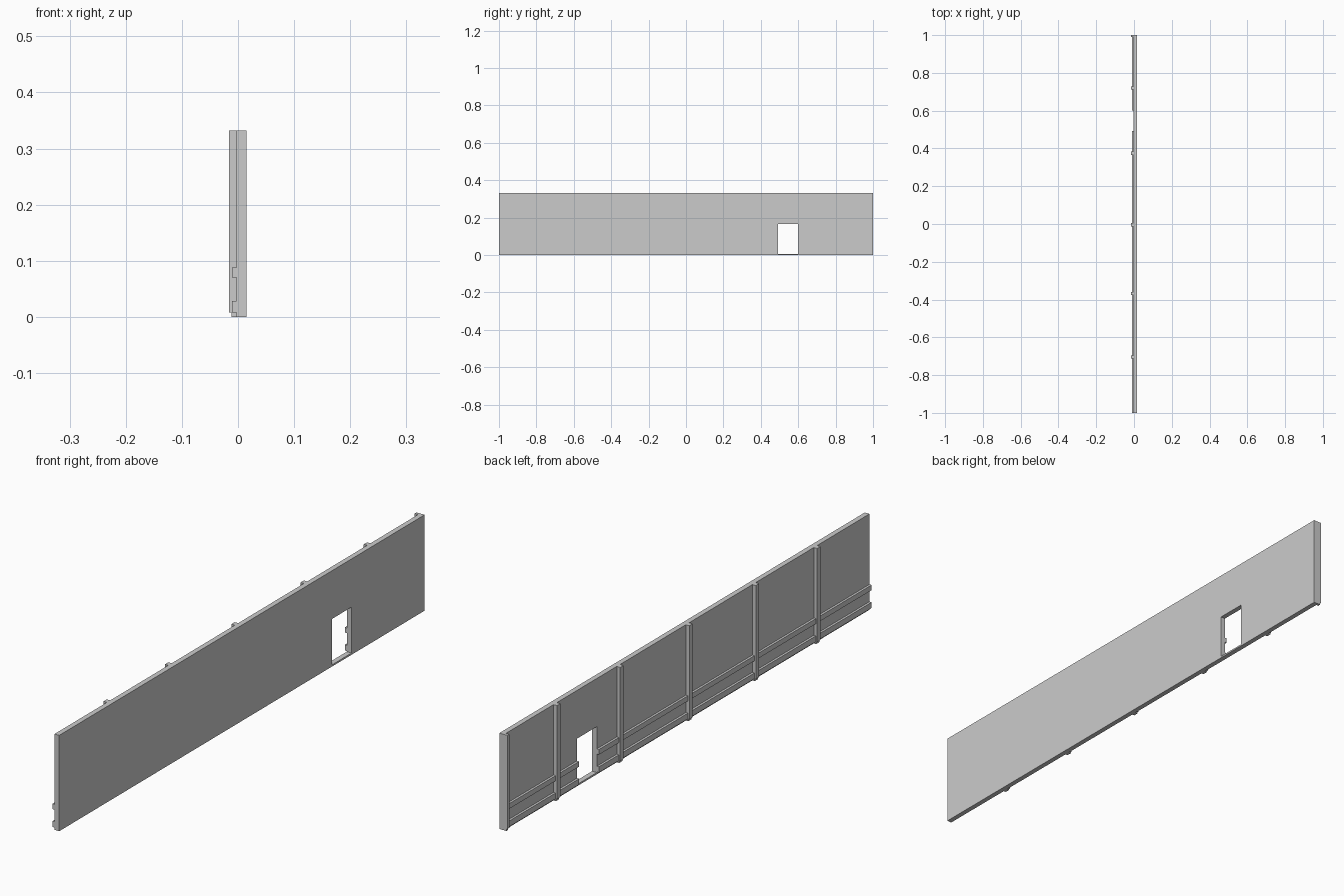
import bpy, bmesh

if "Cube" in bpy.data.objects:
    bpy.data.objects.remove(bpy.data.objects["Cube"])

H = 0.332                      # wall height
FRONT, FACE = 0.015, -0.003    # smooth side and ribbed side of the panel
DOOR_A, DOOR_B, DOOR_H = 0.492, 0.60, 0.165
SILL = 0.006


def prism(name, outline, plane, a, b):
    """Extrude a 2D outline from a to b; plane 'yz' extrudes on x, 'xz' on y."""
    bm = bmesh.new()
    place = (lambda p: (a, p[0], p[1])) if plane == 'yz' else (lambda p: (p[0], a, p[1]))
    face = bm.faces.new([bm.verts.new(place(p)) for p in outline])
    ext = bmesh.ops.extrude_face_region(bm, geom=[face], use_keep_orig=True)
    verts = [v for v in ext['geom'] if isinstance(v, bmesh.types.BMVert)]
    bmesh.ops.translate(bm, verts=verts, vec=(b - a, 0, 0) if plane == 'yz' else (0, b - a, 0))
    bmesh.ops.recalc_face_normals(bm, faces=bm.faces)
    mesh = bpy.data.meshes.new(name)
    bm.to_mesh(mesh)
    bm.free()
    obj = bpy.data.objects.new(name, mesh)
    bpy.context.collection.objects.link(obj)
    return obj


def rect(u0, u1, z0, z1):
    return [(u0, z0), (u1, z0), (u1, z1), (u0, z1)]


# Wall panel with the doorway notch, and the thin sill closing it
prism("wall_panel", [(-1, 0), (DOOR_A, 0), (DOOR_A, DOOR_H), (DOOR_B, DOOR_H),
                     (DOOR_B, 0), (1, 0), (1, H), (-1, H)], 'yz', FACE, FRONT)
prism("door_sill", rect(DOOR_A, DOOR_B, 0, SILL), 'yz', FACE, FRONT)

# Two horizontal rails, interrupted by the doorway
for label, z0, z1 in (("lower", 0.008, 0.028), ("upper", 0.07, 0.088)):
    for side, y0, y1 in (("long", -1, DOOR_A), ("short", DOOR_B, 1)):
        prism(f"{label}_rail_{side}", rect(-0.011, FACE, z0, z1), 'xz', y0, y1)

# Vertical posts with a slightly recessed foot; half-width post at the end
post = [(FACE, 0), (-0.012, 0), (-0.012, 0.008), (-0.016, 0.008), (-0.016, H), (FACE, H)]
for i, y in enumerate((-0.704, -0.368, -0.004, 0.374, 0.72)):
    prism(f"post_{i + 1}", post, 'xz', y - 0.009, y + 0.009)
prism("end_post", post, 'xz', 0.99, 1)
